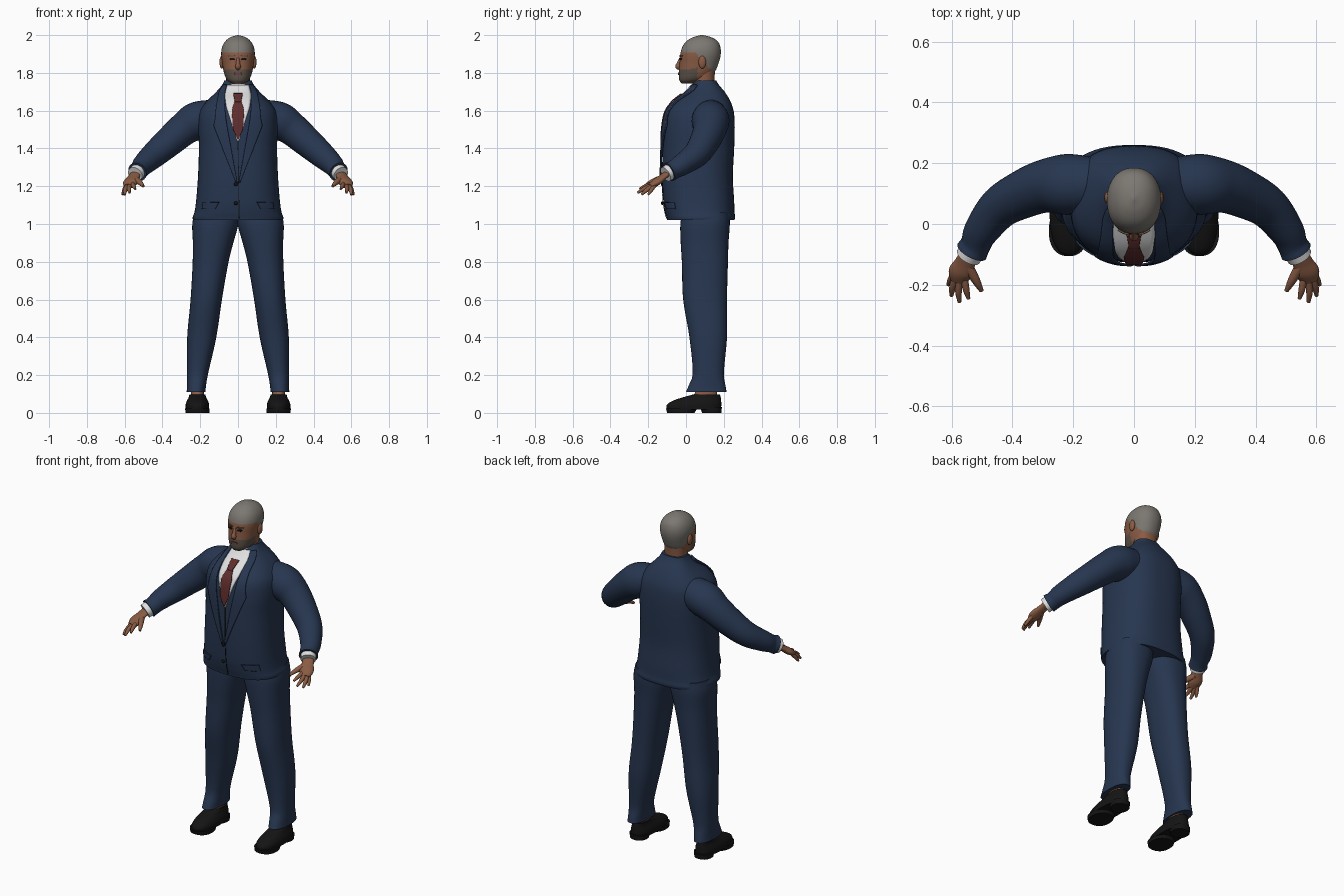
import bpy, bmesh, math
from mathutils import Vector

old = bpy.data.objects.get("Cube")
if old:
    bpy.data.objects.remove(old, do_unlink=True)


def material(name, r, g, b):
    m = bpy.data.materials.new(name)
    m.use_nodes = True
    m.diffuse_color = (r, g, b, 1)
    bsdf = m.node_tree.nodes["Principled BSDF"]
    bsdf.inputs["Base Color"].default_value = (r, g, b, 1)
    bsdf.inputs["Roughness"].default_value = 0.8
    return m


NAVY = material("navy_cloth", .02, .037, .08)
SKIN = material("skin", .25, .105, .058)
HAIR = material("grey_hair", .2, .185, .165)
BEARD = material("beard_stubble", .11, .085, .066)
SHIRT = material("white_shirt", .75, .75, .75)
TIE = material("red_tie", .115, .026, .026)
BLACK = material("black_leather", .007, .007, .007)
LIPS = material("lips", .15, .055, .042)


def sample(keys, t):
    """Smooth interpolation of rows whose first number is the parameter."""
    i = 0
    while i < len(keys) - 2 and t > keys[i + 1][0]:
        i += 1
    a, b = keys[i], keys[i + 1]
    before, after = keys[max(i - 1, 0)], keys[min(i + 2, len(keys) - 1)]
    h = b[0] - a[0]
    u = min(max((t - a[0]) / h, 0), 1)
    out = []
    for k in range(1, len(a)):
        m0 = (b[k] - before[k]) / (b[0] - before[0]) * h
        m1 = (after[k] - a[k]) / (after[0] - a[0]) * h
        d = b[k] - a[k]
        out.append(a[k] + u * (m0 + u * (3 * d - 2 * m0 - m1 + u * (m0 + m1 - 2 * d))))
    return out


def finish(bm, name, mats, rule=None, thick=0):
    bmesh.ops.recalc_face_normals(bm, faces=bm.faces)
    for f in bm.faces:
        f.smooth = True
        if rule:
            f.material_index = rule(f.calc_center_median())
    for e in bm.edges:
        e.smooth = e.calc_face_angle(0) < math.radians(45)
    me = bpy.data.meshes.new(name)
    bm.to_mesh(me)
    bm.free()
    for m in mats:
        me.materials.append(m)
    ob = bpy.data.objects.new(name, me)
    bpy.context.collection.objects.link(ob)
    if thick:
        mod = ob.modifiers.new("thickness", "SOLIDIFY")
        mod.thickness, mod.offset = thick, 0
    return ob


def skin_rings(rings, name, mats, rule=None):
    bm = bmesh.new()
    loops = [[bm.verts.new(p) for p in ring] for ring in rings]
    n = len(loops[0])
    for a, b in zip(loops, loops[1:]):
        for j in range(n):
            bm.faces.new((a[j], a[(j + 1) % n], b[(j + 1) % n], b[j]))
    bm.faces.new(loops[0])
    bm.faces.new(loops[-1])
    return finish(bm, name, mats, rule)


def loft(name, keys, mats, side=1, power=2.3, rows=28, segs=40, rule=None):
    """Stack of rounded sections: z, centre x, half width, front y, back y."""
    rings = []
    z0, z1 = keys[0][0], keys[-1][0]
    for i in range(rows + 1):
        z = z0 + (z1 - z0) * (1 - math.cos(math.pi * i / rows)) / 2
        xc, hw, y0, y1 = sample(keys, z)
        ring = []
        for j in range(segs):
            c, s = math.cos(math.tau * j / segs), math.sin(math.tau * j / segs)
            x = math.copysign(abs(c) ** (2 / power), c) * max(hw, .002)
            y = math.copysign(abs(s) ** (2 / power), s) * max((y1 - y0) / 2, .002)
            ring.append((side * (xc + x), (y0 + y1) / 2 + y, z))
        rings.append(ring)
    return skin_rings(rings, name, mats, rule)


def sweep(name, path, mat, side=1, flat=1, up=(0, 0, 1), rows=24, segs=20):
    """Tube along points x, y, z, radius."""
    keys = [(i, *p) for i, p in enumerate(path)]
    end = len(path) - 1
    spots = [sample(keys, end * i / rows) for i in range(rows + 1)]
    rings = []
    for i, p in enumerate(spots):
        a, b = spots[max(i - 1, 0)], spots[min(i + 1, rows)]
        t = (Vector(b[:3]) - Vector(a[:3])).normalized()
        u = t.cross(Vector(up)).normalized()
        v = u.cross(t)
        ring = []
        for j in range(segs):
            w = math.tau * j / segs
            q = Vector(p[:3]) + p[3] * (math.cos(w) * u + flat * math.sin(w) * v)
            ring.append((side * q.x, q.y, q.z))
        rings.append(ring)
    return skin_rings(rings, name, [mat])


def plate(name, body, power, edges, mat, side=1, lift=.004, thick=.006, rows=24, cols=10):
    """Thin panel lying on the front of a lofted body: z, inner x, outer x."""
    bm = bmesh.new()
    grid = []
    for i in range(rows + 1):
        z = edges[0][0] + (edges[-1][0] - edges[0][0]) * i / rows
        k = max(n for n in range(len(edges) - 1) if edges[n][0] <= z + 1e-9)
        a, b = edges[k], edges[k + 1]
        u = (z - a[0]) / (b[0] - a[0])
        xa, xb = (a[m] + (b[m] - a[m]) * u for m in (1, 2))
        xc, hw, y0, y1 = sample(body, z)
        row = []
        for j in range(cols + 1):
            x = xa + (xb - xa) * j / cols
            r = min(abs(x) / hw, .98)
            y = (y0 + y1) / 2 - (y1 - y0) / 2 * (1 - r ** power) ** (1 / power)
            row.append(bm.verts.new((side * x, y - lift, z)))
        grid.append(row)
    for a, b in zip(grid, grid[1:]):
        for j in range(cols):
            bm.faces.new((a[j], a[j + 1], b[j + 1], b[j]))
    return finish(bm, name, [mat], thick=thick)


def ball(name, loc, scale, mat):
    bm = bmesh.new()
    bmesh.ops.create_uvsphere(bm, u_segments=20, v_segments=12, radius=1)
    for v in bm.verts:
        v.co = Vector(loc) + v.co * Vector(scale)
    return finish(bm, name, [mat])


# Jacket body with hem
TORSO = [(1.02, 0, .238, -.1, .256), (1.035, 0, .24, -.103, .26), (1.06, 0, .231, -.11, .257),
         (1.12, 0, .222, -.12, .255), (1.25, 0, .212, -.126, .248), (1.4, 0, .207, -.124, .255),
         (1.52, 0, .21, -.118, .258), (1.6, 0, .2, -.1, .252), (1.65, 0, .165, -.062, .235),
         (1.7, 0, .115, 0, .205), (1.735, 0, .085, .03, .175), (1.76, 0, .072, .05, .16)]
loft("jacket_body", TORSO, [NAVY], power=2.5, rows=48, segs=64)

# Shirt front, tie and buttons
plate("shirt_front", TORSO, 2.5, [(1.44, -.004, .004), (1.62, -.062, .062), (1.68, -.07, .07),
                                  (1.735, -.06, .06)], SHIRT, lift=.003)
plate("tie_blade", TORSO, 2.5, [(1.45, -.003, .003), (1.5, -.026, .026), (1.6, -.033, .033),
                                (1.65, -.017, .017)], TIE, lift=.01)
plate("tie_knot", TORSO, 2.5, [(1.645, -.016, .016), (1.69, -.025, .025)], TIE, lift=.013)
plate("jacket_closing", TORSO, 2.5, [(1.03, .004, .008), (1.44, -.002, .002)], BLACK, lift=.002, thick=.003)
for i, z in enumerate((1.11, 1.21)):
    ball(f"jacket_button_{i + 1}", (-.012, -.126, z), (.01, .006, .01), BLACK)

# Shirt collar and neck
loft("shirt_collar", [(1.69, 0, .074, .012, .165), (1.74, 0, .067, .03, .157)], [SHIRT], rows=6)
loft("neck", [(1.68, 0, .063, .035, .152), (1.75, 0, .062, .035, .15), (1.83, 0, .066, .03, .155)], [SKIN])

# Head, coloured by hairline and jaw
HEAD = [(1.744, 0, .03, -.024, .03), (1.762, 0, .057, -.036, .1), (1.8, 0, .074, -.038, .148),
        (1.85, 0, .083, -.034, .172), (1.9, 0, .089, -.03, .184), (1.94, 0, .083, -.018, .181),
        (1.97, 0, .065, .005, .165), (1.99, 0, .038, .04, .13), (2, 0, .004, .078, .09)]


def head_colour(c):
    if c.z > 1.91 - 1.2 * min(max(c.y - .05, 0), .085):
        return 1
    return 2 if c.z < 1.815 + .2 * max(c.y, 0) and c.y < .06 else 0


loft("head", HEAD, [SKIN, HAIR, BEARD], power=2.2, rows=64, segs=72, rule=head_colour)
sweep("nose", [(0, -.024, 1.885, .007), (0, -.038, 1.85, .011), (0, -.041, 1.834, .015),
               (0, -.032, 1.822, .01)], SKIN, up=(0, 1, 0))
plate("mouth", HEAD, 2.2, [(1.789, -.015, .015), (1.795, -.025, .025), (1.801, -.014, .014)], LIPS, lift=.002)

# Everything that comes in pairs
LEG = [(.11, .222, .05, 0, .215), (.14, .22, .05, .012, .21), (.2, .215, .055, .035, .2),
       (.4, .192, .077, .018, .217), (.6, .168, .083, -.015, .217), (.8, .145, .095, -.022, .222),
       (.9, .132, .107, -.028, .225), (1, .12, .122, -.03, .232), (1.06, .115, .115, -.02, .23)]
SLEEVE = [(.13, .13, 1.57, .09), (.22, .13, 1.545, .1), (.29, .125, 1.5, .088), (.36, .1, 1.44, .08),
          (.44, .055, 1.37, .07), (.5, -.02, 1.315, .058), (.52, -.065, 1.288, .05), (.533, -.09, 1.275, .053)]
FINGERS = {"little_finger": [(.592, -.165, 1.205, .011), (.604, -.185, 1.178, .01), (.611, -.2, 1.155, .006)],
           "ring_finger": [(.585, -.175, 1.203, .012), (.597, -.21, 1.178, .011), (.6, -.236, 1.155, .006)],
           "middle_finger": [(.573, -.18, 1.205, .012), (.577, -.222, 1.186, .011), (.574, -.257, 1.165, .006)],
           "index_finger": [(.558, -.178, 1.212, .012), (.552, -.215, 1.2, .011), (.544, -.246, 1.185, .006)],
           "thumb": [(.548, -.135, 1.24, .018), (.52, -.185, 1.22, .014), (.501, -.22, 1.2, .007)]}

for label, s in (("left", 1), ("right", -1)):
    # Lapels and pockets
    plate(label + "_lapel", TORSO, 2.5, [(1.22, .003, .012), (1.52, .058, .128), (1.56, .064, .12),
          (1.62, .07, .115), (1.7, .068, .1), (1.735, .058, .08)], NAVY, s, lift=.009, thick=.008)
    plate(label + "_pocket_flap", TORSO, 2.5, [(1.08, .12, .19), (1.115, .1, .185)], NAVY, s)
    # Arm and hand
    sweep(label + "_sleeve", SLEEVE, NAVY, s, rows=40, segs=28)
    sweep(label + "_shirt_cuff", [(.528, -.08, 1.28, .043), (.545, -.108, 1.263, .042)], SHIRT, s, rows=4)
    sweep(label + "_palm", [(.54, -.095, 1.27, .03), (.556, -.13, 1.243, .034), (.57, -.16, 1.22, .04),
                            (.577, -.188, 1.2, .028)], SKIN, s, flat=.5)
    for finger, path in FINGERS.items():
        sweep(f"{label}_{finger}", path, SKIN, s, rows=10, segs=12)
    # Leg, ankle and shoe
    loft(label + "_trouser_leg", LEG, [NAVY], s, rows=40)
    loft(label + "_ankle", [(.05, .215, .035, .0, .165), (.1, .215, .034, .045, .165),
                            (.2, .215, .032, .07, .165)], [SKIN], s, rows=10)
    loft(label + "_shoe_upper", [(.018, .215, .062, -.103, .185), (.045, .215, .062, -.1, .187),
         (.065, .215, .055, -.068, .186), (.08, .215, .047, -.025, .184), (.098, .215, .042, .04, .18)],
         [BLACK], s, rows=16)
    loft(label + "_shoe_sole", [(0, .215, .063, -.1, .045), (.024, .215, .065, -.106, .06)], [BLACK], s, rows=4)
    loft(label + "_shoe_heel", [(0, .215, .05, .085, .187), (.03, .215, .054, .075, .19)], [BLACK], s, rows=4)
    # Ear, eye and brow
    ball(label + "_ear", (s * .086, .086, 1.857), (.012, .02, .034), SKIN)
    plate(label + "_eye", HEAD, 2.2, [(1.868, .022, .038), (1.873, .016, .046), (1.879, .022, .04)],
          BLACK, s, lift=.002, thick=.004, rows=8)
    plate(label + "_eyebrow", HEAD, 2.2, [(1.886, .014, .05), (1.893, .018, .052)],
          BEARD, s, lift=.004, rows=4)
